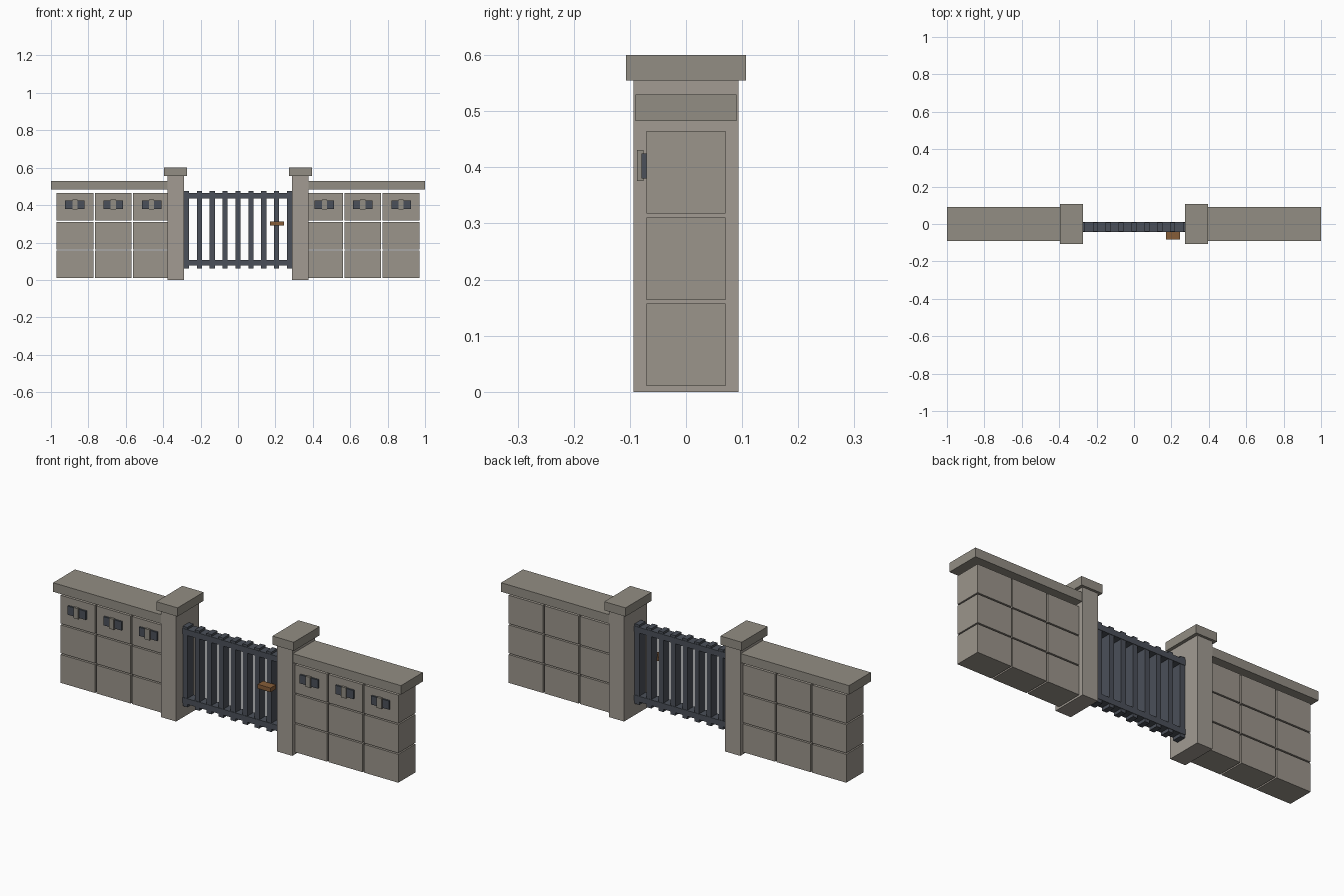
import bpy

if "Cube" in bpy.data.objects:
    bpy.data.objects.remove(bpy.data.objects["Cube"])


def material(name, color):
    m = bpy.data.materials.new(name)
    m.diffuse_color = (*color, 1)
    m.use_nodes = True
    m.node_tree.nodes["Principled BSDF"].inputs["Base Color"].default_value = m.diffuse_color
    return m


STONE = material("stone", (0.33, 0.30, 0.26))
TRIM = material("trim_stone", (0.29, 0.27, 0.23))
PILLAR = material("pillar_stone", (0.36, 0.33, 0.29))
IRON = material("iron", (0.07, 0.08, 0.10))
WOOD = material("wood", (0.24, 0.11, 0.04))


def box(name, x, y, z, mat):
    """Box from (min, max) ranges on each axis."""
    bpy.ops.mesh.primitive_cube_add(size=1, location=[sum(r) / 2 for r in (x, y, z)])
    ob = bpy.context.object
    ob.name = name
    ob.scale = [abs(r[1] - r[0]) for r in (x, y, z)]
    bpy.ops.object.transform_apply(location=False, rotation=False, scale=True)
    ob.data.materials.append(mat)


def around(c, width):
    return (c - width / 2, c + width / 2)


for s, side in ((-1, "left"), (1, "right")):
    # Gate pillar with its cap
    box(f"{side}_pillar", around(s * 0.334, 0.088), (-0.094, 0.094), (0, 0.555), PILLAR)
    box(f"{side}_pillar_cap", around(s * 0.334, 0.122), (-0.107, 0.107), (0.555, 0.6), TRIM)

    # Wall coping
    box(f"{side}_coping", (s * 0.36, s * 1.0), (-0.09, 0.09), (0.483, 0.53), TRIM)

    for col in range(3):
        x = s * (0.462 + 0.205 * col)
        # Separate stone blocks
        for row in range(3):
            z = 0.01 + 0.154 * row
            box(f"{side}_block", around(x, 0.197), (-0.07, 0.07), (z, z + 0.147), STONE)
        # Wall slot and the small upright in front of it
        box(f"{side}_slot", around(x, 0.104), (-0.079, -0.065), (0.38, 0.425), IRON)
        box(f"{side}_slot_upright", around(x, 0.027), (-0.087, -0.076), (0.376, 0.431), TRIM)

# Gate bars
for i in range(9):
    box("gate_bar", around((i - 4) * 0.0688, 0.027), (-0.041, 0.009), (0.061, 0.476), IRON)

# Gate rails
for z in (0.092, 0.45):
    box("gate_rail", (-0.295, 0.295), (-0.043, 0.011), around(z, 0.03), IRON)

# Latch handle
box("gate_latch", around(0.208, 0.075), (-0.083, -0.038), (0.291, 0.313), WOOD)
